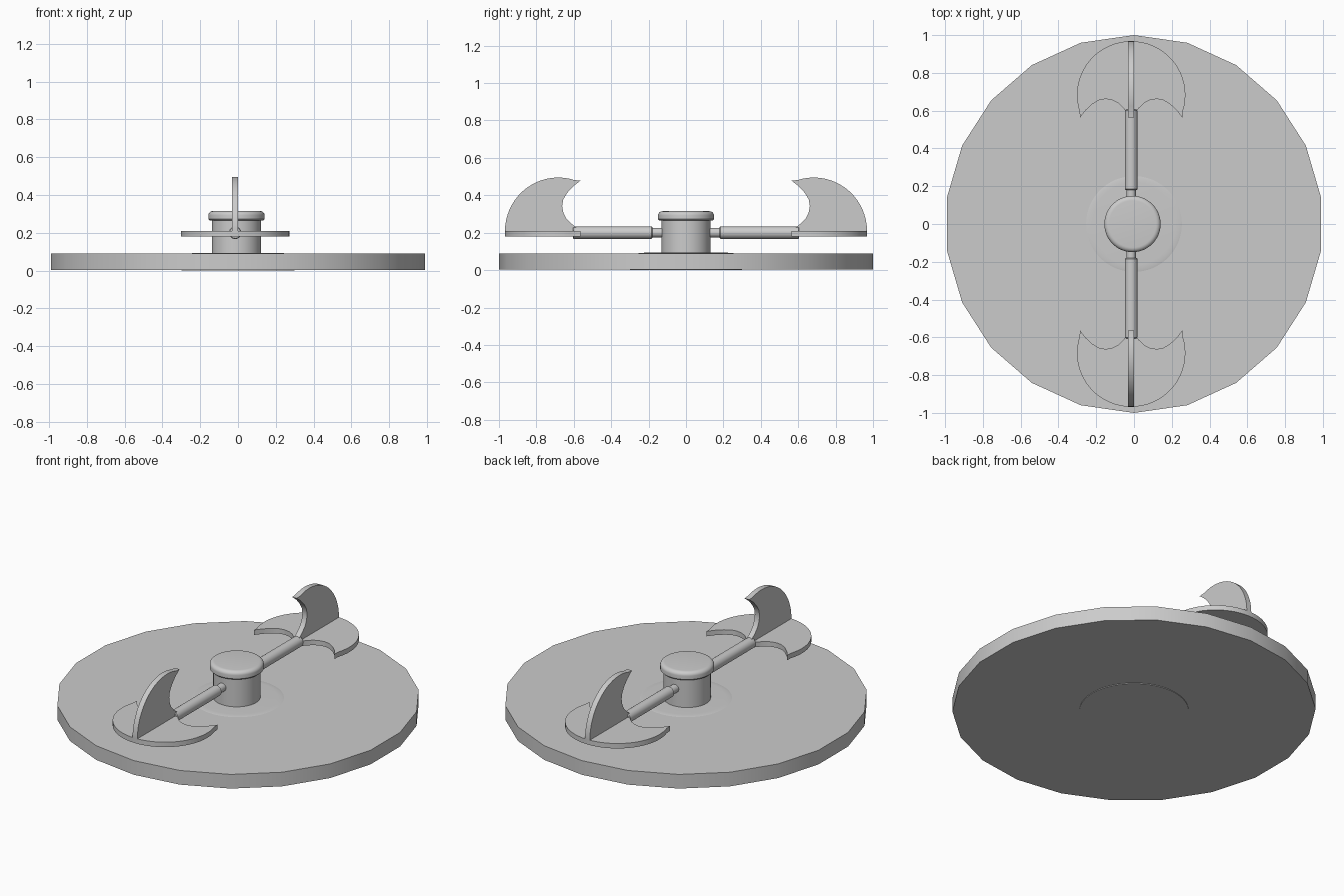
import bpy, bmesh, math

if "Cube" in bpy.data.objects:
    bpy.data.objects.remove(bpy.data.objects["Cube"])

CX = -0.015   # the arms sit slightly off the disc's axis


def add_object(name, bm):
    bmesh.ops.recalc_face_normals(bm, faces=bm.faces[:])
    mesh = bpy.data.meshes.new(name)
    bm.to_mesh(mesh)
    bm.free()
    ob = bpy.data.objects.new(name, mesh)
    bpy.context.collection.objects.link(ob)
    bpy.ops.object.select_all(action='DESELECT')
    bpy.context.view_layer.objects.active = ob
    ob.select_set(True)
    bpy.ops.object.shade_smooth_by_angle(angle=math.radians(35))
    return ob


def lathe(name, profile, sides, axis='Z', loc=(0, 0, 0), direction=1):
    """Revolve (radius, height) points, closing both ends with flat caps."""
    bm = bmesh.new()
    rings = []
    for r, h in profile:
        ring = []
        for i in range(sides):
            a = math.tau * i / sides
            u, v = r * math.sin(a), r * math.cos(a)
            ring.append(bm.verts.new((u, v, h) if axis == 'Z' else (u, h * direction, v)))
        rings.append(ring)
    for a, b in zip(rings, rings[1:]):
        for i in range(sides):
            j = (i + 1) % sides
            bm.faces.new((a[i], a[j], b[j], b[i]))
    bm.faces.new(rings[0])
    bm.faces.new(rings[-1])
    ob = add_object(name, bm)
    ob.location = loc
    return ob


def rounded(r, top, bevel, drop, n=6):
    """Quarter-round edge points from the side up to the top."""
    return [(r - bevel + bevel * math.cos(math.pi / 2 * i / n),
             top - drop + drop * math.sin(math.pi / 2 * i / n)) for i in range(n + 1)]


def slab(name, outline, offset):
    """Extrude a closed outline along an offset vector."""
    bm = bmesh.new()
    face = bm.faces.new([bm.verts.new(p) for p in outline])
    geom = bmesh.ops.extrude_face_region(bm, geom=[face])['geom']
    bmesh.ops.translate(bm, vec=offset, verts=[g for g in geom if isinstance(g, bmesh.types.BMVert)])
    return add_object(name, bm)


# Base disc (22 sides) and the low swelling through its middle
lathe("base_disc", [(1, 0.004), (1, 0.09)], 22)
lathe("base_boss", [(0.30, 0)] + rounded(0.30, 0.093, 0.08, 0.03), 64)

# Central hub and rounded cap
hub = (-0.008, 0, 0)
lathe("hub", [(0.13, 0.08), (0.13, 0.28)], 48, loc=hub)
lathe("hub_cap", [(0.142, 0.265), (0.149, 0.272)] + rounded(0.149, 0.315, 0.025, 0.022), 48, loc=hub)

# Half outline of a crescent blade: (distance from middle, y)
arc = [(0.287 * math.sin(math.radians(a)), 0.683 + 0.285 * math.cos(math.radians(a)))
       for a in range(0, 109, 6)]
inner = [(0.271, 0.563), (0.24, 0.603), (0.205, 0.635), (0.17, 0.656), (0.135, 0.662),
         (0.10, 0.656), (0.07, 0.641), (0.04, 0.613), (0.016, 0.58), (0.016, 0.56)]
half = arc + inner

for s, side in ((1, "back"), (-1, "front")):
    # Arm: thin neck and thicker rod
    lathe(side + "_arm_neck", [(0.025, 0.10), (0.025, 0.20)], 24, 'Y', (CX, 0, 0.2), s)
    lathe(side + "_arm_rod", [(0.029, 0.18), (0.033, 0.184), (0.033, 0.601), (0.029, 0.605)],
          24, 'Y', (CX, 0, 0.2), s)
    # Flat crescent blade
    full = half + [(-d, y) for d, y in reversed(half[1:])]
    slab(side + "_blade", [(CX + d, s * y, 0.18) for d, y in full], (0, 0, 0.03))
    # Upright fin: half of the same crescent
    fin = [(0.966, 0.181)] + [(y, 0.208 + d) for d, y in half[:-1]] + [(0.561, 0.208), (0.561, 0.181)]
    slab(side + "_fin", [(CX - 0.016, s * y, z) for y, z in fin], (0.032, 0, 0))
